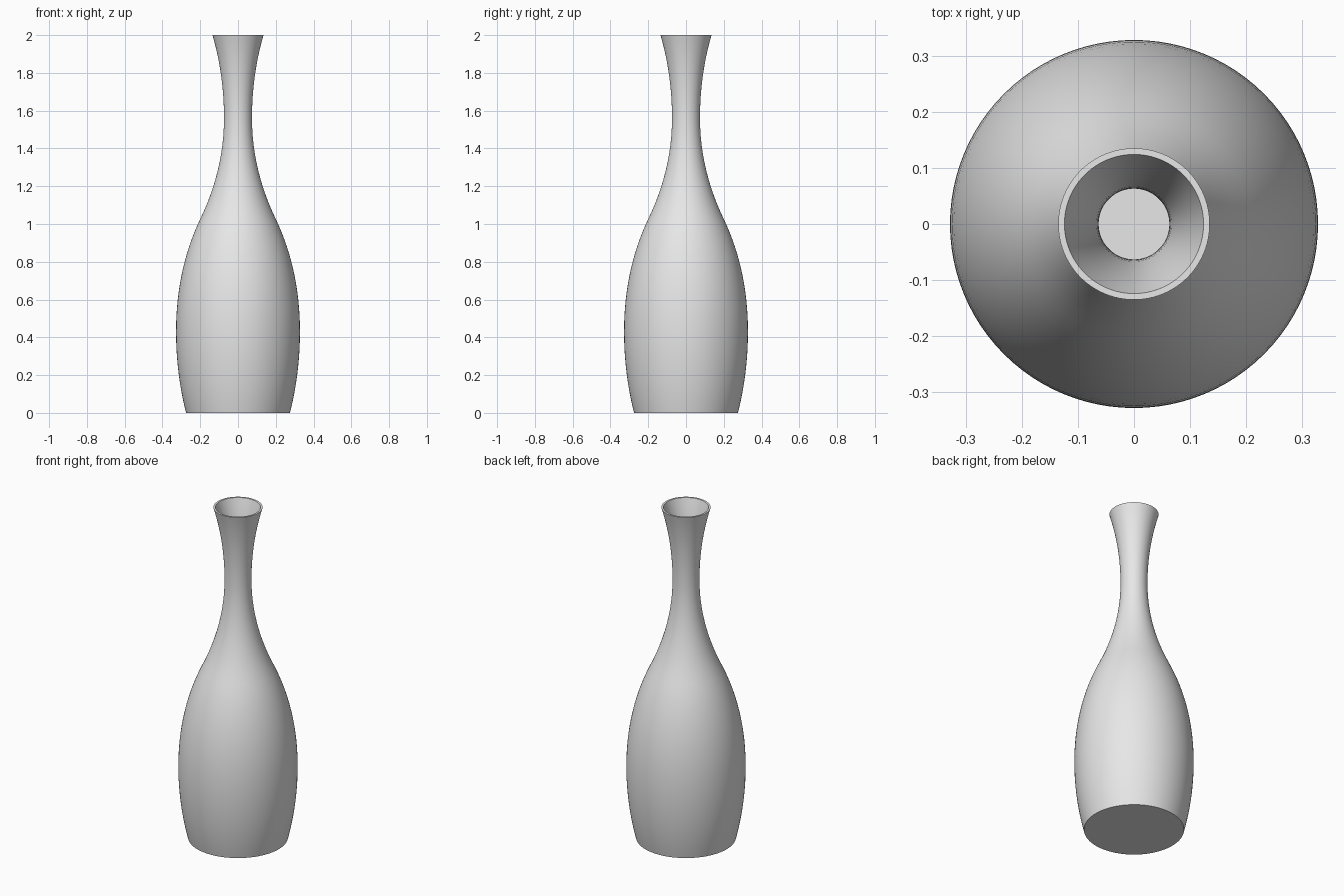
import bpy, bmesh, math

if "Cube" in bpy.data.objects:
    bpy.data.objects.remove(bpy.data.objects["Cube"])

SIDES = 96
WALL = 0.011

# Outer profile: quadratic curves (radius, height) from foot to lip
CURVES = [((0.275, 0.0), (0.328, 0.21), (0.328, 0.43)),
          ((0.328, 0.43), (0.328, 0.755), (0.203, 1.02)),
          ((0.203, 1.02), (0.074, 1.285), (0.074, 1.56)),
          ((0.074, 1.56), (0.074, 1.79), (0.135, 2.0))]


def sample(curves, steps=12):
    pts = [curves[0][0]]
    for a, b, c in curves:
        for i in range(1, steps + 1):
            t = i / steps
            pts.append(tuple((1 - t) ** 2 * p + 2 * t * (1 - t) * q + t * t * r
                             for p, q, r in zip(a, b, c)))
    return pts


outer = sample(CURVES)
# Inner wall follows the outer one, stopping at a flat inside floor
inner = [(r - WALL, max(z, WALL)) for r, z in reversed(outer)]
profile = outer + inner

# Spin the profile around the vertical axis
bm = bmesh.new()
rings = []
for r, z in profile:
    rings.append([bm.verts.new((r * math.cos(2 * math.pi * i / SIDES),
                                r * math.sin(2 * math.pi * i / SIDES), z))
                  for i in range(SIDES)])
for low, high in zip(rings, rings[1:]):
    for i in range(SIDES):
        j = (i + 1) % SIDES
        bm.faces.new((low[i], low[j], high[j], high[i]))
bm.faces.new(list(reversed(rings[0])))   # underside
bm.faces.new(rings[-1])                  # inside floor
bm.normal_update()

mesh = bpy.data.meshes.new("vase")
bm.to_mesh(mesh)
bm.free()
vase = bpy.data.objects.new("vase", mesh)
bpy.context.collection.objects.link(vase)

grey = bpy.data.materials.new("light grey")
grey.diffuse_color = (0.8, 0.8, 0.8, 1)
grey.use_nodes = True
grey.node_tree.nodes["Principled BSDF"].inputs["Base Color"].default_value = grey.diffuse_color
mesh.materials.append(grey)

# Smooth walls with crisp lip and foot
bpy.context.view_layer.objects.active = vase
vase.select_set(True)
bpy.ops.object.shade_smooth_by_angle(angle=math.radians(30))
